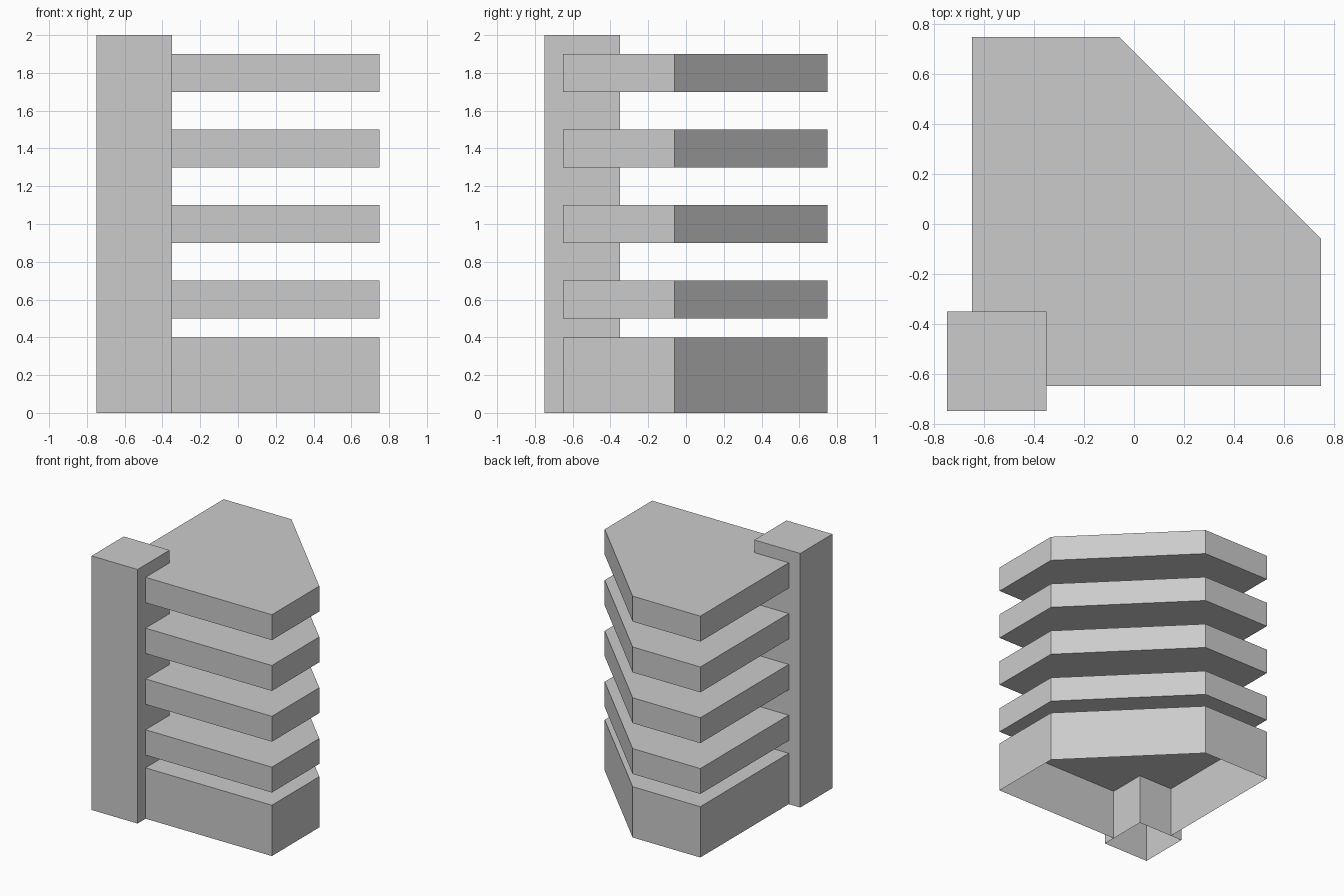
import bpy, bmesh

if "Cube" in bpy.data.objects:
    bpy.data.objects.remove(bpy.data.objects["Cube"])

# Floor outline: chamfered square, notched around the corner tower.
# The last three points run along the tower walls.
FLOOR = [(-0.35, -0.65), (0.75, -0.65), (0.75, -0.06), (-0.06, 0.75),
         (-0.65, 0.75), (-0.65, -0.35), (-0.35, -0.35)]
TOWER = [(-0.75, -0.75), (-0.35, -0.75), (-0.35, -0.35), (-0.75, -0.35)]


def prism(name, outline, z0, z1, bottom=True, open_sides=()):
    """Extrude an outline from z0 to z1, leaving chosen faces open."""
    bm = bmesh.new()
    low = [bm.verts.new((x, y, z0)) for x, y in outline]
    high = [bm.verts.new((x, y, z1)) for x, y in outline]
    bm.faces.new(high)
    if bottom:
        bm.faces.new(low[::-1])
    n = len(outline)
    for i in range(n):
        if i not in open_sides:
            j = (i + 1) % n
            bm.faces.new((low[i], low[j], high[j], high[i]))
    mesh = bpy.data.meshes.new(name)
    bm.to_mesh(mesh)
    bm.free()
    obj = bpy.data.objects.new(name, mesh)
    bpy.context.collection.objects.link(obj)
    return obj


# Corner tower and ground floor are open underneath
prism("corner_tower", TOWER, 0.0, 2.0, bottom=False)
prism("ground_floor", FLOOR, 0.0, 0.4, bottom=False, open_sides=(5, 6))

# Four evenly spaced floor slabs, closed underneath
for k in range(4):
    z = 0.5 + 0.4 * k
    prism(f"floor_slab_{k + 1}", FLOOR, z, z + 0.2, open_sides=(5, 6))
